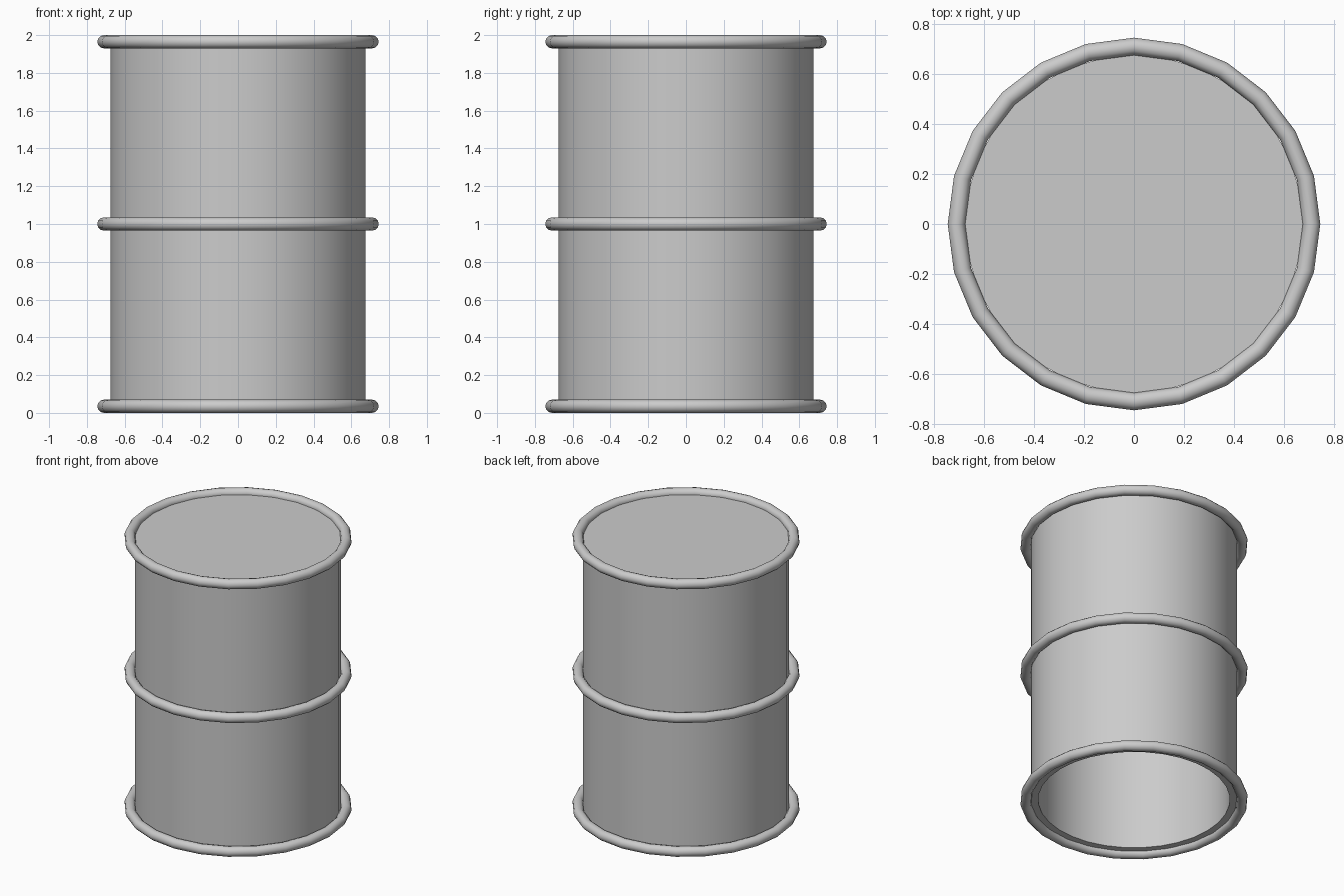
import bpy, bmesh, math

if "Cube" in bpy.data.objects:
    bpy.data.objects.remove(bpy.data.objects["Cube"])

R, Z0, Z1, WALL = 0.675, 0.035, 1.965, 0.048


def smooth(obj):
    bpy.ops.object.select_all(action='DESELECT')
    obj.select_set(True)
    bpy.context.view_layer.objects.active = obj
    bpy.ops.object.shade_smooth_by_angle(angle=math.radians(40))


# Barrel body: closed top, open bottom, hollow inside
bpy.ops.mesh.primitive_cylinder_add(vertices=32, radius=R, depth=Z1 - Z0,
                                    location=(0, 0, (Z0 + Z1) / 2))
body = bpy.context.object
body.name = "barrel_body"
bm = bmesh.new()
bm.from_mesh(body.data)
bm.faces.ensure_lookup_table()
bottom = [f for f in bm.faces if f.normal.z < -0.9]
bmesh.ops.inset_region(bm, faces=bottom, thickness=WALL)
ret = bmesh.ops.extrude_discrete_faces(bm, faces=bottom)
bmesh.ops.translate(bm, verts=list(ret["faces"][0].verts),
                    vec=(0, 0, Z1 - Z0 - WALL))
bmesh.ops.recalc_face_normals(bm, faces=bm.faces)
bm.to_mesh(body.data)
bm.free()
smooth(body)

# Three rounded hoops
for name, z in (("bottom_hoop", Z0), ("middle_hoop", 1.0), ("top_hoop", Z1)):
    bpy.ops.mesh.primitive_torus_add(major_segments=24, minor_segments=12,
                                     major_radius=0.71, minor_radius=0.035,
                                     location=(0, 0, z))
    hoop = bpy.context.object
    hoop.name = name
    smooth(hoop)
